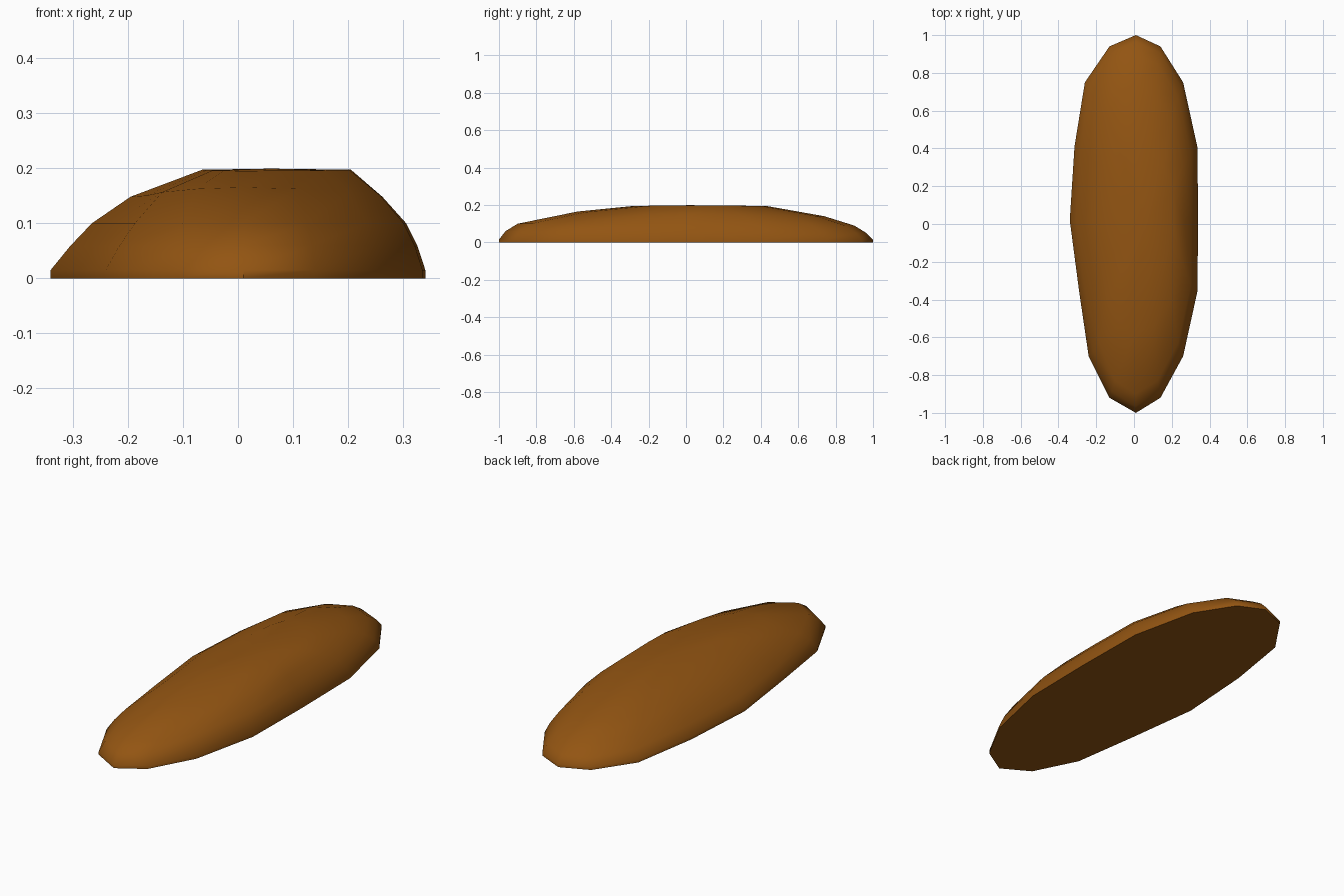
import bpy, bmesh, math

if "Cube" in bpy.data.objects:
    bpy.data.objects.remove(bpy.data.objects["Cube"])

# One crust colour for the whole loaf
crust = bpy.data.materials.new("brown crust")
crust.diffuse_color = (0.29, 0.09, 0.006, 1)
crust.use_nodes = True
crust.node_tree.nodes["Principled BSDF"].inputs["Base Color"].default_value = crust.diffuse_color

# Slightly uneven outline of the loaf, seen from above
outline = [(0.01, -1.0), (0.14, -0.92), (0.26, -0.70), (0.335, -0.36),
           (0.34, 0.02), (0.335, 0.41), (0.26, 0.75), (0.14, 0.94),
           (0.01, 1.0), (-0.13, 0.94), (-0.26, 0.75), (-0.315, 0.41),
           (-0.34, 0.02), (-0.29, -0.36), (-0.24, -0.70), (-0.13, -0.92)]

# Ring reach in each direction: right, left, front, back; height at front, middle, back
rings = [
    (0.340, 0.340, 1.00, 1.00, 0.000, 0.000, 0.000),
    (0.340, 0.340, 1.00, 1.00, 0.015, 0.015, 0.015),
    (0.326, 0.305, 0.965, 0.965, 0.060, 0.058, 0.050),
    (0.305, 0.265, 0.90, 0.90, 0.100, 0.100, 0.090),
    (0.262, 0.195, 0.58, 0.74, 0.165, 0.148, 0.140),
    (0.205, 0.065, 0.28, 0.43, 0.195, 0.197, 0.195),
]

bm = bmesh.new()
loops = []
for right, left, front, back, zf, zm, zb in rings:
    loop = []
    for x, y in outline:
        t = abs(y) ** 2
        z = zm + t * ((zf if y < 0 else zb) - zm)
        loop.append(bm.verts.new((x * (right if x > 0 else left) / 0.34,
                                  y * (front if y < 0 else back), z)))
    loops.append(loop)

# Walls between neighbouring rings, then the flat base and the domed top
n = len(outline)
for low, high in zip(loops, loops[1:]):
    for i in range(n):
        j = (i + 1) % n
        bm.faces.new((low[i], low[j], high[j], high[i]))
bm.faces.new(loops[0][::-1])
crown = bm.verts.new((0.06, 0.02, 0.199))
for i in range(n):
    bm.faces.new((loops[-1][i], loops[-1][(i + 1) % n], crown))
bmesh.ops.recalc_face_normals(bm, faces=bm.faces)

mesh = bpy.data.meshes.new("bread_loaf")
bm.to_mesh(mesh)
bm.free()
loaf = bpy.data.objects.new("bread_loaf", mesh)
bpy.context.collection.objects.link(loaf)
mesh.materials.append(crust)

# Smooth crust with a crisp edge around the base
bpy.context.view_layer.objects.active = loaf
loaf.select_set(True)
bpy.ops.object.shade_smooth_by_angle(angle=math.radians(60))
